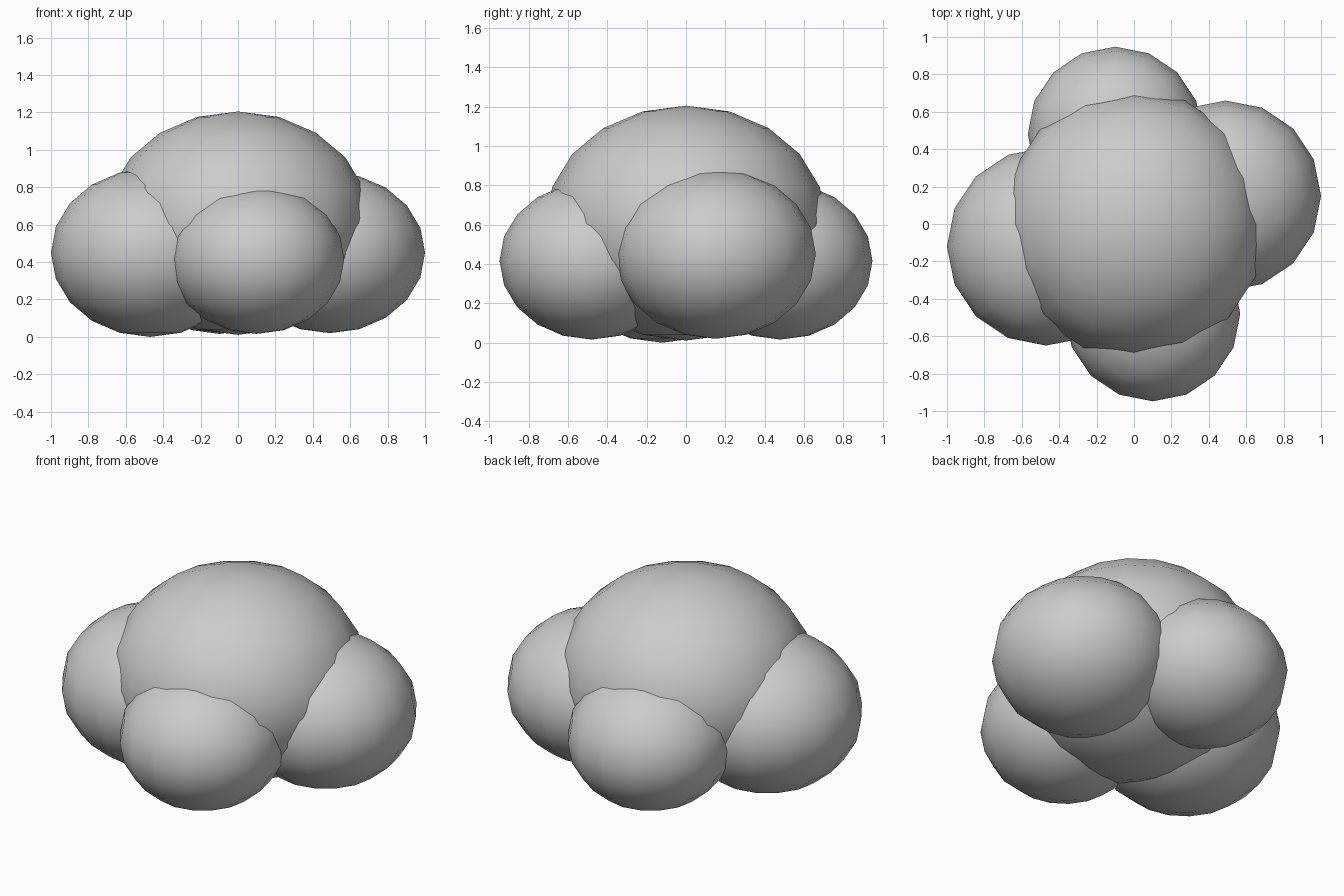
import bpy

if "Cube" in bpy.data.objects:
    bpy.data.objects.remove(bpy.data.objects["Cube"])

# name, centre, radii of each overlapping puff
PUFFS = [
    ("centre_puff", (0.0, 0.0, 0.608), (0.71, 0.715, 0.597)),
    ("left_puff", (-0.47, -0.12, 0.45), (0.53, 0.53, 0.45)),
    ("right_puff", (0.49, 0.15, 0.45), (0.51, 0.51, 0.43)),
    ("front_puff", (0.10, -0.48, 0.416), (0.468, 0.468, 0.40)),
    ("back_puff", (-0.10, 0.48, 0.416), (0.468, 0.468, 0.40)),
]


def puff(name, centre, radii):
    bpy.ops.mesh.primitive_uv_sphere_add(segments=16, ring_count=10, radius=1, location=centre)
    obj = bpy.context.object
    obj.name = name
    obj.scale = radii
    bpy.ops.object.transform_apply(location=False, rotation=False, scale=True)
    bpy.ops.object.shade_smooth()


for p in PUFFS:
    puff(*p)
